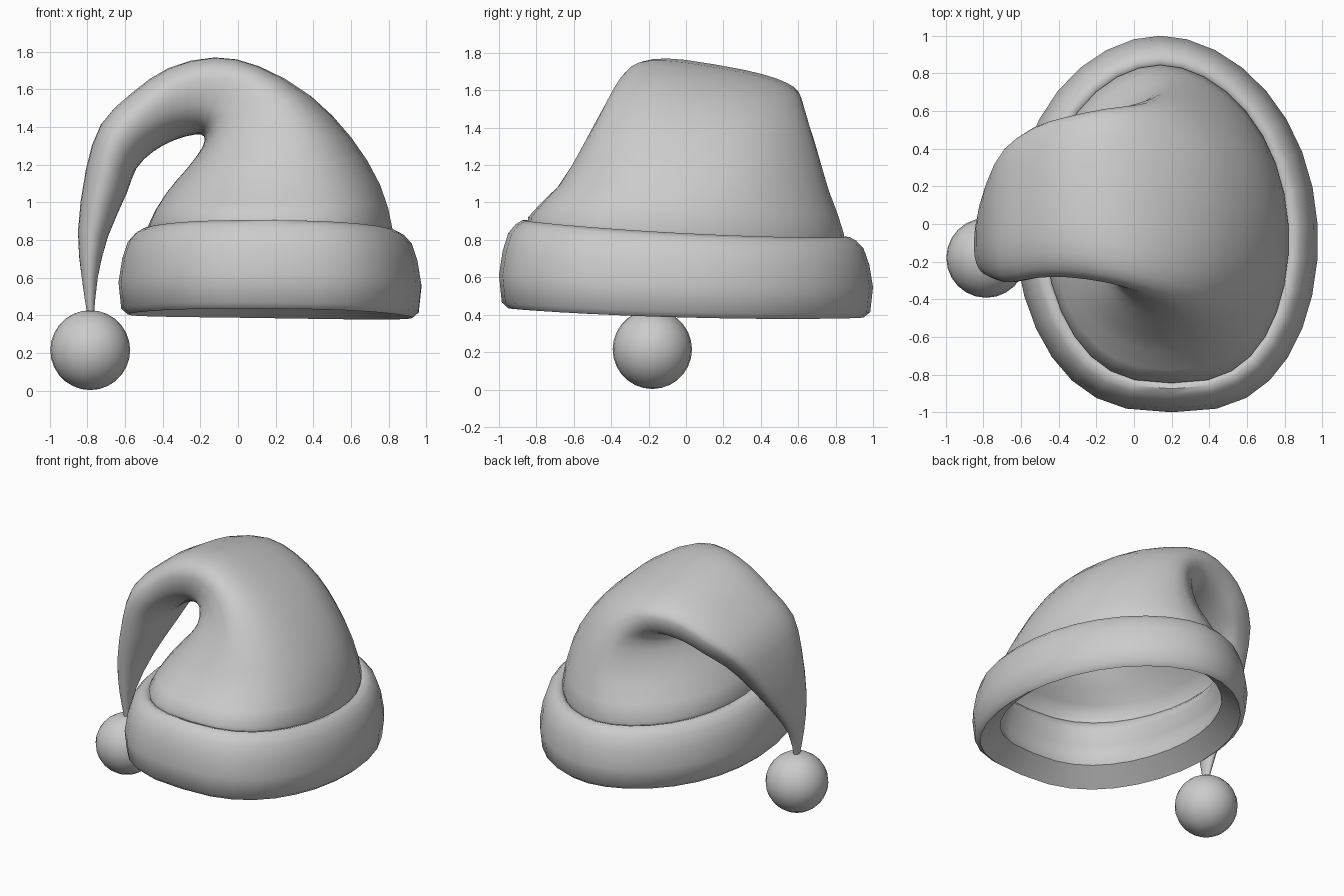
import bpy, math
from math import sin, cos, tau

cube = bpy.data.objects.get("Cube")
if cube:
    bpy.data.objects.remove(cube)

# One plain grey material
grey = bpy.data.materials.new("soft_grey")
grey.use_nodes = True
GREY = (0.6, 0.6, 0.6, 1)
grey.diffuse_color = GREY
grey.node_tree.nodes["Principled BSDF"].inputs["Base Color"].default_value = GREY


def power(v, p):
    return math.copysign(abs(v) ** p, v)


def finish(obj, angle):
    obj.data.materials.clear()
    obj.data.materials.append(grey)
    bpy.ops.object.select_all(action='DESELECT')
    obj.select_set(True)
    bpy.context.view_layer.objects.active = obj
    bpy.ops.object.mode_set(mode='EDIT')
    bpy.ops.mesh.select_all(action='SELECT')
    bpy.ops.mesh.normals_make_consistent(inside=False)
    bpy.ops.object.mode_set(mode='OBJECT')
    bpy.ops.object.shade_smooth_by_angle(angle=math.radians(angle))


def loft(name, rings, closed=False, angle=60):
    """Skin a list of rings that all have the same number of points."""
    n, count = len(rings[0]), len(rings)
    verts = [p for ring in rings for p in ring]
    faces = []
    for i in range(count if closed else count - 1):
        j = (i + 1) % count
        for k in range(n):
            m = (k + 1) % n
            faces.append((i * n + k, i * n + m, j * n + m, j * n + k))
    mesh = bpy.data.meshes.new(name)
    mesh.from_pydata(verts, [], faces)
    obj = bpy.data.objects.new(name, mesh)
    bpy.context.collection.objects.link(obj)
    finish(obj, angle)


SIDES = 32


def brim_ring(inset, z):
    """Egg-shaped outline, broader in front, leaning down towards the back."""
    ring = []
    for k in range(SIDES):
        c, s = cos(tau * k / SIDES), sin(tau * k / SIDES)
        half = (0.805 - inset) * (1 - 0.04 * s)
        x = 0.17 + half * power(c, 0.9 + 0.14 * s) - 0.03 * s
        lean = 0.025 + 0.045 * (z - 0.4)
        ring.append((x, (1 - inset) * s,
                     z - lean * s + 0.015 * s * s - 0.01 * c))
    return ring


# Thick rolled brim: (inset, height) profile, with an inner lip above and below
BRIM = [(0.05, 0.395), (0.015, 0.425), (0, 0.565), (0.02, 0.69), (0.05, 0.78),
        (0.09, 0.825), (0.125, 0.845), (0.155, 0.835), (0.185, 0.8),
        (0.2, 0.74), (0.16, 0.66), (0.15, 0.58), (0.18, 0.5)]
loft("brim", [brim_ring(d, z) for d, z in BRIM], closed=True, angle=50)

# Drooping crown: outer x, z, inner x, z, front y, back y, fold amount
CROWN = [
    (0.755, 1.10, -0.38, 1.05, -0.70, 0.78, 0.2),
    (0.605, 1.35, -0.27, 1.18, -0.58, 0.74, 0.4),
    (0.39, 1.58, -0.19, 1.29, -0.48, 0.71, 0.7),
    (0.12, 1.74, -0.18, 1.35, -0.40, 0.68, 1),
    (-0.12, 1.795, -0.23, 1.36, -0.35, 0.65, 1),
    (-0.37, 1.74, -0.34, 1.33, -0.32, 0.60, 0.9),
    (-0.57, 1.60, -0.45, 1.27, -0.32, 0.54, 0.8),
    (-0.73, 1.43, -0.54, 1.18, -0.34, 0.43, 0.8),
    (-0.81, 1.18, -0.59, 1.05, -0.32, 0.28, 0.7),
    (-0.85, 0.85, -0.69, 0.82, -0.28, 0.08, 0.5),
    (-0.83, 0.60, -0.745, 0.60, -0.24, -0.09, 0),
    (-0.80, 0.40, -0.765, 0.40, -0.2, -0.16, 0),
]


def crown_ring(ox, oz, ix, iz, front, back, fold):
    ring = []
    for k in range(SIDES):
        c, s = cos(tau * k / SIDES), sin(tau * k / SIDES)
        # rounder at the back of the dome, fuller elsewhere
        bias = 1.3 if s > 0 and ox > 0 else 0.3
        p = 1 - 0.3 * fold + bias * fold * ox * s
        u, v = power(c, p), power(s, p)
        pinch = 1 - 0.2 * fold * (1 - u) / 2
        y = (front + back) / 2 + (back - front) / 2 * v * pinch
        u *= 1 - 0.08 * v * (1 - fold)
        drop = 0.17 * fold * (y + 0.18) * (1 + u) / 2
        ring.append(((ox + ix) / 2 + (ox - ix) / 2 * u, y,
                     (oz + iz) / 2 + (oz - iz) / 2 * u - drop))
    return ring


def smooth_rings(rings):
    """Insert a curved halfway ring between each pair of rings."""
    out, last = [], len(rings) - 1
    for i in range(last):
        a, b = rings[max(i - 1, 0)], rings[i]
        c, d = rings[i + 1], rings[min(i + 2, last)]
        out.append(b)
        out.append([tuple((9 * (q + r) - p - s) / 16 for p, q, r, s in zip(*pts))
                    for pts in zip(a, b, c, d)])
    return out + [rings[-1]]


hem = [brim_ring(0.19, 0.76), brim_ring(0.155, 0.86)]
loft("crown", smooth_rings(hem + [crown_ring(*row) for row in CROWN]), angle=80)

# Ball at the tip
bpy.ops.mesh.primitive_uv_sphere_add(segments=24, ring_count=14, radius=0.212,
                                     location=(-0.785, -0.18, 0.215))
ball = bpy.context.object
ball.name = "tip_ball"
finish(ball, 60)
